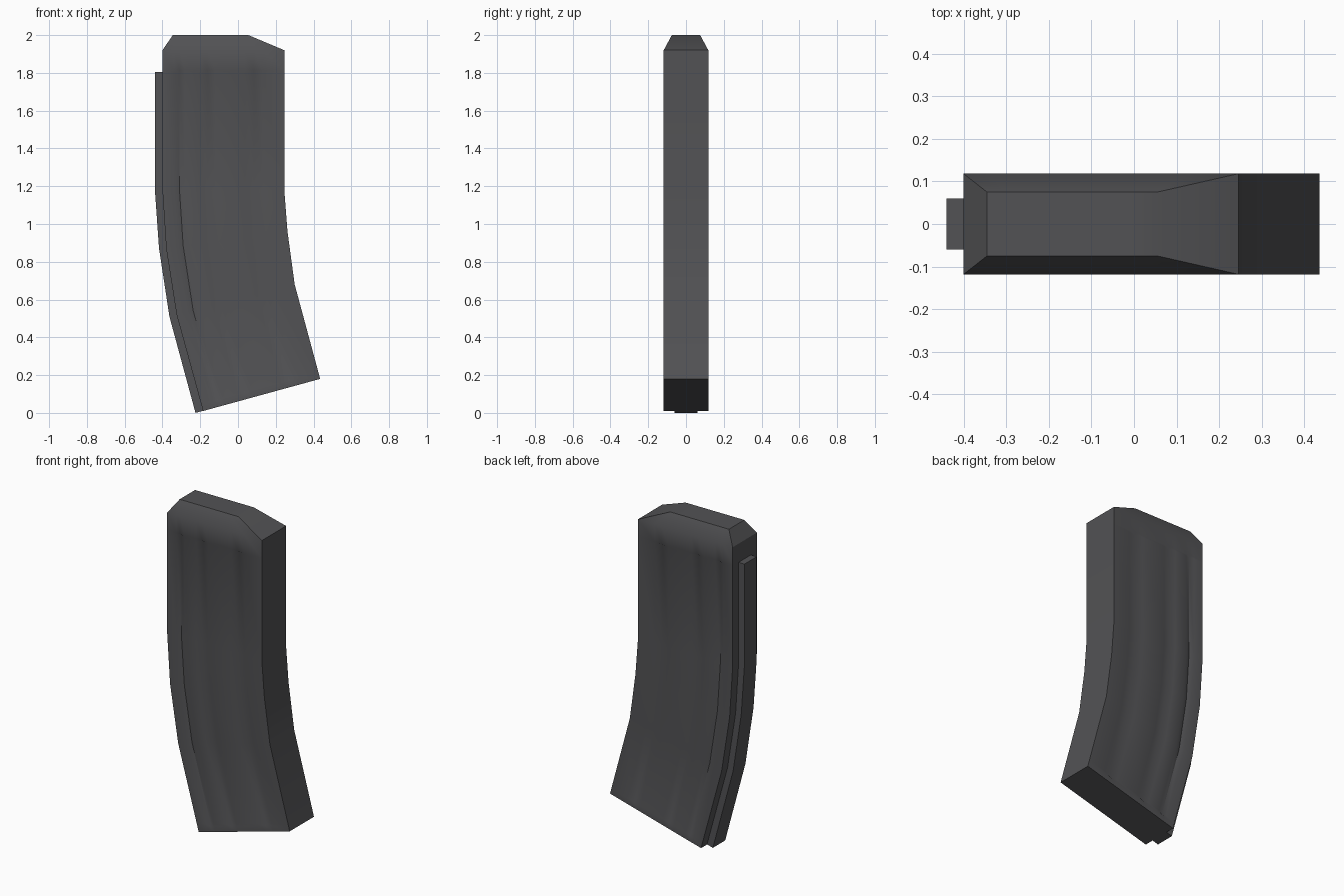
import bpy, bmesh, math

cube = bpy.data.objects.get("Cube")
if cube:
    bpy.data.objects.remove(cube)

# Single dark polymer colour
mat = bpy.data.materials.new("dark grey")
mat.use_nodes = True
colour = (0.085, 0.085, 0.09, 1)
mat.diffuse_color = colour
mat.node_tree.nodes["Principled BSDF"].inputs["Base Color"].default_value = colour


def mix(a, b, t):
    return tuple(p + (q - p) * t for p, q in zip(a, b))


def loft(name, rings):
    """Join closed rings of equal length into a capped solid."""
    bm = bmesh.new()
    loops = [[bm.verts.new(p) for p in ring] for ring in rings]
    for a, b in zip(loops, loops[1:]):
        for i in range(len(a)):
            j = (i + 1) % len(a)
            bm.faces.new((a[i], a[j], b[j], b[i]))
    bm.faces.new(loops[0])
    bm.faces.new(loops[-1])
    bmesh.ops.recalc_face_normals(bm, faces=bm.faces)
    mesh = bpy.data.meshes.new(name)
    bm.to_mesh(mesh)
    bm.free()
    mesh.materials.append(mat)
    obj = bpy.data.objects.new(name, mesh)
    bpy.context.collection.objects.link(obj)
    bpy.ops.object.select_all(action='DESELECT')
    obj.select_set(True)
    bpy.context.view_layer.objects.active = obj
    bpy.ops.object.shade_smooth_by_angle(angle=math.radians(30))
    return obj


# Rear and front edges of the curved body, as (x, z)
low = ((-0.325, 0.52), (0.30, 0.68))
foot = ((-0.185, 0.01), (0.435, 0.18))


def near_foot(t):
    return mix(low[0], foot[0], t), mix(low[1], foot[1], t)


HALF, TOP_HALF, DEPTH = 0.118, 0.075, 0.01
# Stations: edge pair, half thickness, groove depth
stations = [
    (((-0.345, 2.0), (0.055, 2.0)), TOP_HALF, 0),
    (((-0.40, 1.92), (0.245, 1.92)), HALF, 0),
    (((-0.40, 1.812), (0.245, 1.812)), HALF, 0),
    (((-0.40, 1.802), (0.245, 1.802)), HALF, DEPTH),
    (((-0.40, 1.18), (0.245, 1.18)), HALF, DEPTH),
    (((-0.38, 0.87), (0.262, 0.96)), HALF, DEPTH),
    (low, HALF, DEPTH),
    (near_foot(0.91), HALF, DEPTH),
    (near_foot(0.935), HALF, 0),
    (foot, HALF, 0),
]

# Columns across the side: three shallow V grooves (centre, half width)
columns = [(0, 0)]
for centre, half in ((0.14, 0.043), (0.37, 0.062), (0.75, 0.072)):
    columns += [(centre - half, 0), (centre, 1), (centre + half, 0)]
columns.append((1, 0))

rings = []
for (rear, front), half, depth in stations:
    side = [(*mix(rear, front, u), half - depth * dent) for u, dent in columns]
    rings.append([(x, -y, z) for x, z, y in side]
                 + [(x, y, z) for x, z, y in reversed(side)])
loft("magazine_body", rings)

# Spine rail following the rear edge, slightly sunk into the body
outer = [(-0.44, 1.805), (-0.44, 1.18), (-0.418, 0.87), (-0.363, 0.51), (-0.225, 0)]
inner = [(-0.39, 1.805), (-0.39, 1.18), (-0.37, 0.87), (-0.315, 0.523), (-0.176, 0.0132)]
loft("spine_rail", [[(a, -0.06, b), (c, -0.06, d), (c, 0.06, d), (a, 0.06, b)]
                    for (a, b), (c, d) in zip(outer, inner)])
